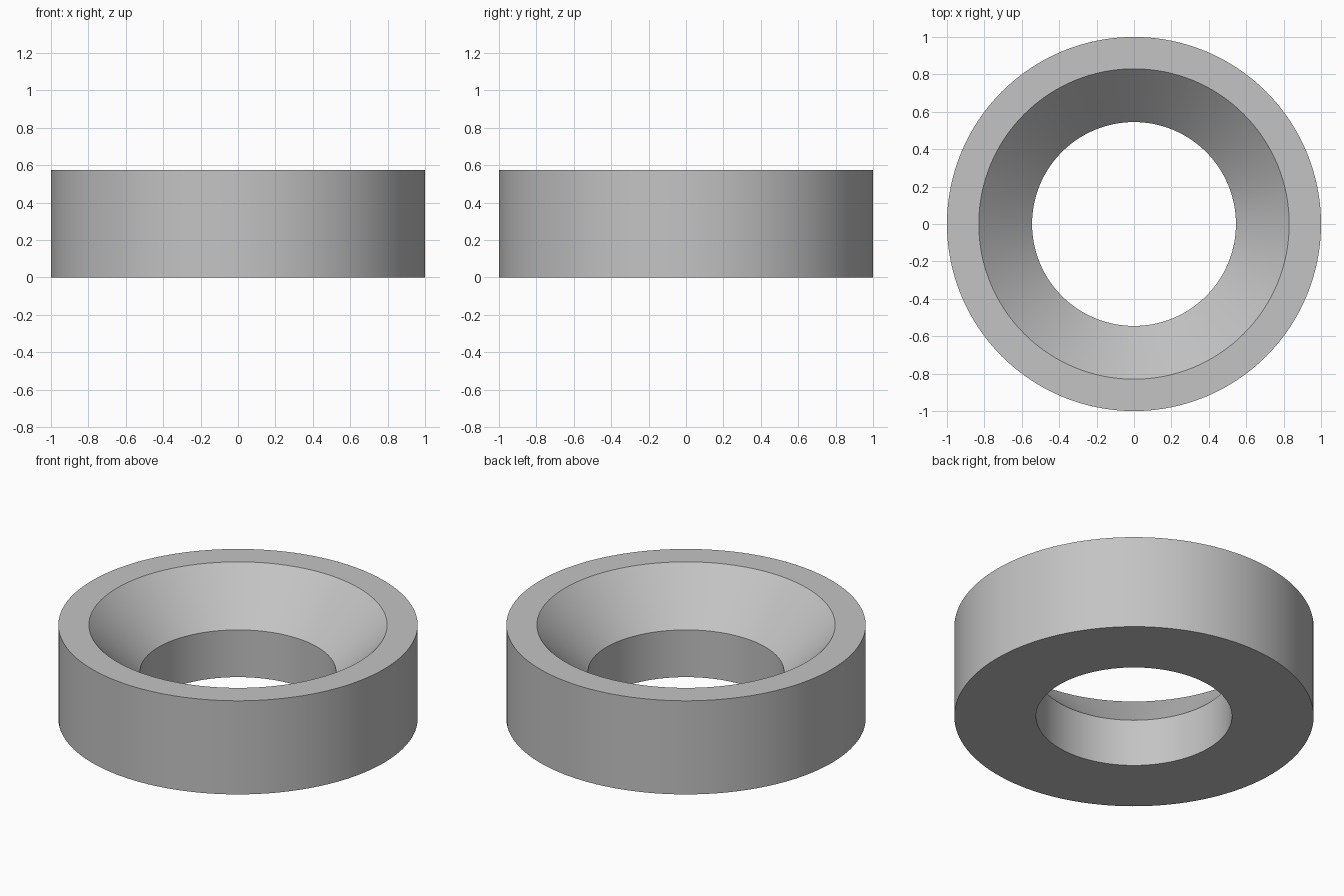
import bpy
import bmesh
import math
from mathutils import Matrix

cube = bpy.data.objects.get("Cube")
if cube:
    bpy.data.objects.remove(cube, do_unlink=True)

SEGMENTS = 128
HEIGHT = 0.575
OUTER, RIM, BORE = 1.0, 0.83, 0.545
SEAT_Z = HEIGHT - (RIM - BORE)  # 45 degree countersink

# Plain grey metal
grey = bpy.data.materials.new("plain_grey")
grey.use_nodes = True
colour = (0.55, 0.55, 0.55, 1.0)
grey.diffuse_color = colour
grey.node_tree.nodes["Principled BSDF"].inputs["Base Color"].default_value = colour

# Closed cross-section (radius, height) turned around the z axis
profile = [(OUTER, 0), (OUTER, HEIGHT), (RIM, HEIGHT), (BORE, SEAT_Z), (BORE, 0)]
bm = bmesh.new()
verts = [bm.verts.new((r, 0, z)) for r, z in profile]
edges = [bm.edges.new((v, verts[(i + 1) % len(verts)])) for i, v in enumerate(verts)]
bmesh.ops.spin(bm, geom=verts + edges, cent=(0, 0, 0), axis=(0, 0, 1),
               angle=math.tau, steps=SEGMENTS, use_merge=True)
bmesh.ops.remove_doubles(bm, verts=bm.verts, dist=0.0001)
bmesh.ops.recalc_face_normals(bm, faces=bm.faces)

mesh = bpy.data.meshes.new("countersunk_ring")
bm.to_mesh(mesh)
bm.free()
mesh.materials.append(grey)
ring = bpy.data.objects.new("countersunk_ring", mesh)
bpy.context.collection.objects.link(ring)

# Smooth walls with crisp rims
bpy.ops.object.select_all(action="DESELECT")
ring.select_set(True)
bpy.context.view_layer.objects.active = ring
bpy.ops.object.shade_smooth_by_angle(angle=math.radians(30))
